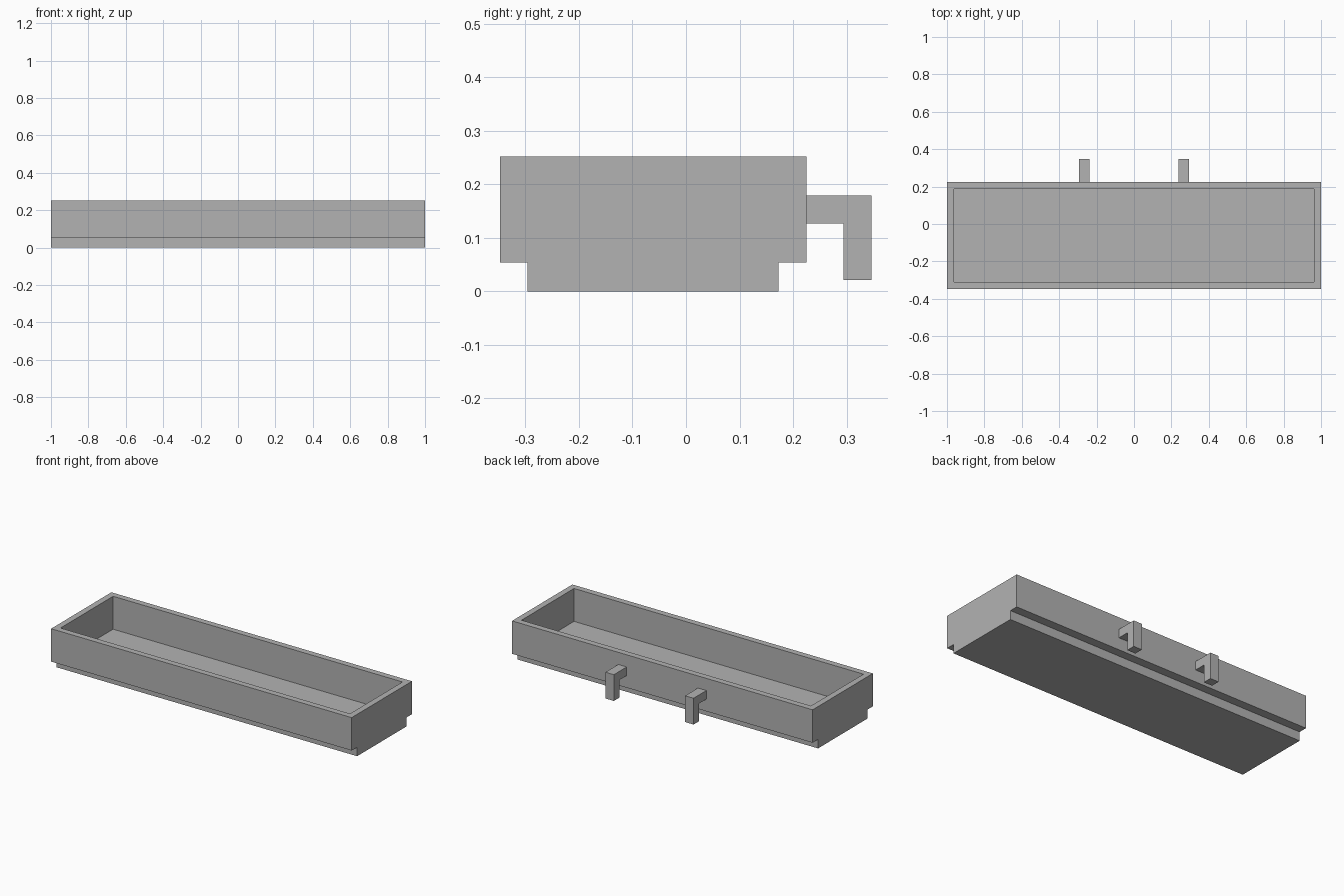
import bpy
import bmesh

cube = bpy.data.objects.get("Cube")
if cube:
    bpy.data.objects.remove(cube, do_unlink=True)

# Single plain grey
grey = bpy.data.materials.new("plain_grey")
grey.use_nodes = True
colour = (0.45, 0.45, 0.45, 1)
grey.diffuse_color = colour
grey.node_tree.nodes["Principled BSDF"].inputs["Base Color"].default_value = colour

WALL = 0.052
STEP = 0.054
FRONT, BACK, TOP = -0.348, 0.225, 0.252
HOOK_X, HOOK_WIDTH = 0.265, 0.056


def extrude_profile(name, profile, x_min, x_max):
    """Extrude a closed (y, z) outline along x; return the object."""
    bm = bmesh.new()
    face = bm.faces.new([bm.verts.new((x_min, y, z)) for y, z in profile])
    swept = bmesh.ops.extrude_face_region(bm, geom=[face])
    moved = [v for v in swept["geom"] if isinstance(v, bmesh.types.BMVert)]
    bmesh.ops.translate(bm, verts=moved, vec=(x_max - x_min, 0, 0))
    bmesh.ops.recalc_face_normals(bm, faces=bm.faces)
    mesh = bpy.data.meshes.new(name)
    bm.to_mesh(mesh)
    bm.free()
    mesh.materials.append(grey)
    obj = bpy.data.objects.new(name, mesh)
    bpy.context.collection.objects.link(obj)
    return obj


# Tray body with a narrower foot running its full length
tray = extrude_profile("tray", [
    (FRONT + WALL, 0), (BACK - WALL, 0), (BACK - WALL, STEP), (BACK, STEP),
    (BACK, TOP), (FRONT, TOP), (FRONT, STEP), (FRONT + WALL, STEP)], -1, 1)

# Hollow: inset the top face for the rim, then sink it to the floor
bm = bmesh.new()
bm.from_mesh(tray.data)
top = max(bm.faces, key=lambda f: f.calc_center_median().z)
bmesh.ops.inset_region(bm, faces=[top], thickness=WALL)
sunk = bmesh.ops.extrude_face_region(bm, geom=[top])
floor_verts = [v for v in sunk["geom"] if isinstance(v, bmesh.types.BMVert)]
bmesh.ops.translate(bm, verts=floor_verts, vec=(0, 0, STEP - TOP))
if top.is_valid:
    bmesh.ops.delete(bm, geom=[top], context="FACES_ONLY")
bmesh.ops.recalc_face_normals(bm, faces=bm.faces)
bm.to_mesh(tray.data)
bm.free()

# Two hooks on the back wall
hook_profile = [(BACK, 0.127), (0.294, 0.127), (0.294, 0.021),
                (0.347, 0.021), (0.347, 0.179), (BACK, 0.179)]
for side, sign in (("left", 1), ("right", -1)):
    centre = sign * HOOK_X
    extrude_profile(f"{side}_hook", hook_profile,
                    centre - HOOK_WIDTH / 2, centre + HOOK_WIDTH / 2)
